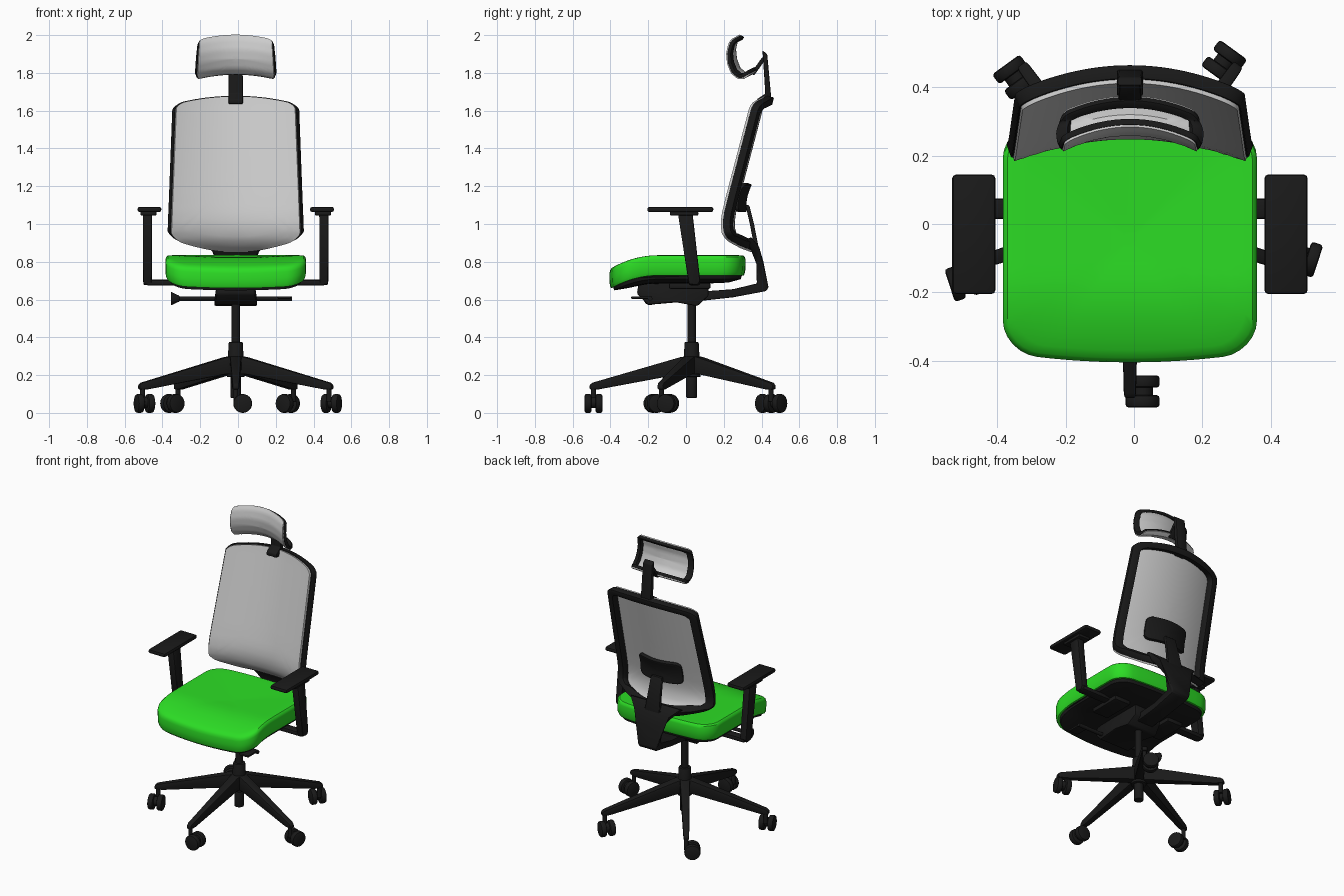
import bpy, bmesh, math
from mathutils import Vector, Matrix

if "Cube" in bpy.data.objects:
    bpy.data.objects.remove(bpy.data.objects["Cube"])

CX, CY = -0.012, 0.03          # centre line and base hub


def material(name, rgb):
    m = bpy.data.materials.new(name)
    m.diffuse_color = (*rgb, 1)
    m.use_nodes = True
    m.node_tree.nodes["Principled BSDF"].inputs["Base Color"].default_value = m.diffuse_color
    return m


BLACK = material("black_plastic", (0.01, 0.01, 0.01))
GREEN = material("green_fabric", (0.025, 0.72, 0.018))


def finish(name, bm, mat=BLACK, bevel=0, solid=None, fix=True, angle=35):
    if fix:
        bmesh.ops.recalc_face_normals(bm, faces=bm.faces)
    me = bpy.data.meshes.new(name)
    bm.to_mesh(me)
    bm.free()
    ob = bpy.data.objects.new(name, me)
    bpy.context.collection.objects.link(ob)
    if mat:
        me.materials.append(mat)
    bpy.ops.object.select_all(action='DESELECT')
    bpy.context.view_layer.objects.active = ob
    ob.select_set(True)
    if solid:
        m = ob.modifiers.new("solid", 'SOLIDIFY')
        m.thickness, m.offset = solid
        bpy.ops.object.modifier_apply(modifier="solid")
    if bevel:
        m = ob.modifiers.new("bevel", 'BEVEL')
        m.width, m.segments = bevel, 2
        m.limit_method, m.angle_limit = 'ANGLE', math.radians(40)
        bpy.ops.object.modifier_apply(modifier="bevel")
    bpy.ops.object.shade_smooth_by_angle(angle=math.radians(angle))
    return ob


def box(name, c, s, bevel=0.008):
    bm = bmesh.new()
    bmesh.ops.create_cube(bm, size=1, matrix=Matrix.Translation(c) @ Matrix.Diagonal((*s, 1)))
    return finish(name, bm, bevel=bevel)


def cyl(name, p, q, r1, r2=None, bevel=0, n=24):
    p, q = Vector(p), Vector(q)
    d = q - p
    bm = bmesh.new()
    rot = d.to_track_quat('Z', 'Y').to_matrix().to_4x4()
    bmesh.ops.create_cone(bm, cap_ends=True, segments=n, radius1=r1,
                          radius2=r1 if r2 is None else r2, depth=d.length,
                          matrix=Matrix.Translation((p + q) / 2) @ rot)
    return finish(name, bm, bevel=bevel)


def prism(name, pts, cx=CX, bevel=0.006, matrix=None):
    """Side profile of (y, z, half width) points, widened across x."""
    bm = bmesh.new()
    a = [bm.verts.new((cx - w, y, z)) for y, z, w in pts]
    b = [bm.verts.new((cx + w, y, z)) for y, z, w in pts]
    bm.faces.new(a)
    bm.faces.new(b[::-1])
    for i in range(len(pts)):
        j = (i + 1) % len(pts)
        bm.faces.new((a[i], b[i], b[j], a[j]))
    bmesh.ops.triangulate(bm, faces=[f for f in bm.faces if len(f.verts) > 4])
    if matrix:
        bm.transform(matrix)
    return finish(name, bm, bevel=bevel)


def outline(rx, ry, n=6, m=12):
    """Rounded unit square, counter-clockwise, with subdivided sides."""
    arcs = []
    for k, (sx, sy) in enumerate([(1, 1), (-1, 1), (-1, -1), (1, -1)]):
        arcs.append([(sx * (1 - rx) + rx * math.cos(t), sy * (1 - ry) + ry * math.sin(t))
                     for t in [(k + i / n) * math.pi / 2 for i in range(n + 1)]])
    out = []
    for k, arc in enumerate(arcs):
        (x0, y0), (x1, y1) = arc[-1], arcs[(k + 1) % 4][0]
        out += arc + [(x0 + (x1 - x0) * i / m, y0 + (y1 - y0) * i / m) for i in range(1, m)]
    return out


def shell(name, loop, rings, fn, caps, **kw):
    """Rings (scale u, scale v, w) of an outline mapped through fn(u, v, w)."""
    bm = bmesh.new()
    vs = [[bm.verts.new(fn(u * su, v * sv, w)) for u, v in loop] for su, sv, w in rings]
    n = len(loop)
    for r, s in zip(vs, vs[1:]):
        for i in range(n):
            j = (i + 1) % n
            bm.faces.new((r[i], r[j], s[j], s[i]))
    if 'end' in caps:
        bm.faces.new(vs[-1])
    if 'start' in caps:
        bm.faces.new(vs[0][::-1])
    return finish(name, bm, **kw)


def interp(t, knots):
    for (a, *p), (b, *q) in zip(knots, knots[1:]):
        if t <= b or b == knots[-1][0]:
            f = (t - a) / (b - a)
            return [x + (y - x) * f for x, y in zip(p, q)]


# seat cushion and pan
def seat_point(u, v, z):
    y = -0.045 + 0.33 * v + 0.03 * v * (1 - u * u)
    drop = 0.07 * (max(0, -0.15 - y) / 0.25) ** 2
    return (CX + 0.372 * u, y, z - drop)


seat_loop = outline(0.27, 0.28)
top = [(s, s, 0.822 + 0.014 * min(1, s)) for s in (0.9, 0.8, 0.65, 0.5, 0.35, 0.2, 0.06)]
shell("seat_cushion", seat_loop,
      [(0.9, 0.9, 0.725), (0.975, 0.975, 0.728), (0.995, 0.995, 0.745), (1, 1, 0.78),
       (1, 1, 0.812), (0.99, 0.99, 0.826), (0.965, 0.965, 0.834)] + top,
      seat_point, ('start', 'end'), mat=GREEN)
shell("seat_pan", seat_loop,
      [(0.1, 0.1, 0.685), (0.45, 0.45, 0.685), (0.75, 0.75, 0.69), (0.93, 0.93, 0.708), (0.95, 0.95, 0.732)],
      seat_point, ('start', 'end'))


# backrest: mesh sheet over a ring frame
BACK = [(0.80, 0.40), (0.85, 0.31), (0.88, 0.25), (0.92, 0.212), (0.96, 0.197), (1.0, 0.192),
        (1.06, 0.2), (1.15, 0.222), (1.63, 0.348), (1.7, 0.365)]


def back_point(u, v, w):
    s = (v + 1) / 2
    z = (0.855 + 0.07 * u * u) * (1 - s) + (1.68 - 0.042 * u * u) * s
    x = u * (0.35 - 0.028 * s)
    return (CX + x, interp(z, BACK)[0] + 0.065 * (1 - u * u), z)


back_loop = outline(0.16, 0.08, m=24)
fill = [(s, s, 0) for s in (0.985, 0.94, 0.9, 0.85, 0.8, 0.7, 0.6, 0.5, 0.4, 0.3, 0.2, 0.1, 0.02)]
shell("backrest_mesh", back_loop, fill, back_point, ('end',), mat=None, solid=(0.012, 1), fix=False)
shell("backrest_frame", back_loop, [(1, 1, 0), (0.93, 0.95, 0), (0.85, 0.9, 0)], back_point, (),
      solid=(0.042, -1), fix=False, bevel=0.005)


# headrest: hooked mesh sheet over a ring frame
HEAD = [(0, 0.325, 1.79), (0.1, 0.30, 1.772), (0.2, 0.272, 1.774), (0.35, 0.24, 1.803),
        (0.5, 0.222, 1.85), (0.65, 0.217, 1.9), (0.85, 0.228, 1.95), (1, 0.243, 1.975)]


def head_point(u, v, w):
    s = (v + 1) / 2
    y, z = interp(s, HEAD)
    b = 1 - u * u
    return (CX + u * (0.208 - 0.02 * abs(s - 0.3)), y + 0.048 * b, z + 0.025 * b)


head_loop = outline(0.12, 0.14, m=16)
shell("headrest_mesh", head_loop, fill, head_point, ('end',), mat=None, solid=(0.007, 1), fix=False)
shell("headrest_frame", head_loop, [(1, 1, 0), (0.92, 0.92, 0), (0.84, 0.82, 0)], head_point, (),
      solid=(0.02, -1), fix=False, bevel=0.004)
prism("headrest_post", [(0.375, 1.635, 0.038), (0.43, 1.635, 0.038), (0.452, 1.66, 0.038), (0.43, 1.90, 0.036),
                        (0.405, 1.918, 0.036), (0.42, 1.69, 0.038), (0.375, 1.66, 0.038)])
prism("headrest_bracket", [(0.345, 1.80, 0.035), (0.36, 1.785, 0.035), (0.42, 1.87, 0.03), (0.405, 1.885, 0.03)])

# spine from mechanism up into the frame
prism("back_spine", [(0.05, 0.59, 0.06), (0.25, 0.612, 0.06), (0.425, 0.645, 0.065), (0.437, 0.665, 0.065),
                     (0.41, 0.80, 0.075), (0.39, 0.875, 0.13), (0.345, 0.93, 0.19), (0.315, 0.915, 0.19),
                     (0.345, 0.86, 0.13), (0.372, 0.79, 0.075), (0.375, 0.685, 0.065), (0.25, 0.655, 0.06),
                     (0.05, 0.64, 0.06)])

# lumbar support
prism("lumbar_stem", [(0.365, 0.86, 0.055), (0.388, 0.86, 0.055), (0.36, 1.0, 0.045), (0.335, 1.10, 0.04),
                      (0.315, 1.10, 0.04), (0.338, 1.0, 0.045)])
shell("lumbar_pad", outline(0.25, 0.35, m=8), [(s, s, 0) for s in (1, 0.85, 0.6, 0.3, 0.05)],
      lambda u, v, w: (CX + 0.15 * u, 0.312 - 0.04 * u * u - 0.012 * (1 - v * v) + 0.015 * v, 1.14 + 0.078 * v),
      ('end',), solid=(0.024, -1), fix=False, bevel=0.006)

# tilt mechanism under the seat
prism("tilt_mechanism", [(-0.25, 0.69, 0.1), (-0.26, 0.63, 0.1), (-0.2, 0.572, 0.115), (-0.05, 0.585, 0.115),
                         (0.06, 0.565, 0.115), (0.12, 0.62, 0.1), (0.12, 0.69, 0.1)], bevel=0.01)
cyl("tension_lever", (-0.32, -0.19, 0.605), (0.285, -0.19, 0.605), 0.012)
cyl("tension_knob", (-0.355, -0.19, 0.605), (-0.31, -0.19, 0.605), 0.036, 0.015, bevel=0.004)
box("lever_paddle", (0.245, -0.235, 0.61), (0.07, 0.11, 0.014), 0.005)

# armrests on both sides
for side, s in (("left", -1), ("right", 1)):
    px = CX + s * 0.467
    box(f"{side}_arm_slide", (CX + s * 0.21, 0.02, 0.672), (0.12, 0.22, 0.03))
    box(f"{side}_arm_bar", (CX + s * 0.33, 0.045, 0.69), (0.29, 0.06, 0.03), 0.01)
    prism(f"{side}_arm_post", [(0.015, 0.68, 0.022), (0.06, 0.675, 0.022), (0.075, 0.70, 0.024),
                               (0.035, 1.055, 0.025), (-0.042, 1.055, 0.025)], cx=px, bevel=0.009)
    box(f"{side}_arm_mount", (px - s * 0.005, -0.01, 1.055), (0.085, 0.15, 0.02), 0.005)
    box(f"{side}_arm_pad", (CX + s * 0.457, -0.03, 1.077), (0.127, 0.35, 0.028), 0.012)

# gas column and hub
cyl("gas_column", (CX, CY, 0.35), (CX, CY, 0.6), 0.022)
cyl("base_hub", (CX, CY, 0.19), (CX, CY, 0.375), 0.048, 0.037, bevel=0.005)
cyl("hub_foot", (CX, CY, 0.08), (CX, CY, 0.2), 0.029, bevel=0.004)

# five legs, each with a twin-wheel caster
for k in range(5):
    M = Matrix.Translation((CX, CY, 0)) @ Matrix.Rotation(math.radians(72 * k), 4, 'Z')

    def P(x, y, z):
        return M @ Vector((x, y, z))

    prism(f"base_leg_{k}", [(0, 0.205, 0.03), (0, 0.305, 0.03), (-0.06, 0.295, 0.03), (-0.525, 0.16, 0.018),
                            (-0.54, 0.148, 0.016), (-0.54, 0.125, 0.016), (-0.49, 0.125, 0.018),
                            (-0.06, 0.205, 0.028)], cx=0, matrix=M)
    cyl(f"caster_stem_{k}", P(0, -0.52, 0.06), P(0, -0.52, 0.135), 0.013, n=16)
    cyl(f"caster_axle_{k}", P(0.037, -0.555, 0.055), P(0.037, -0.485, 0.055), 0.03, n=16)
    for i, r in enumerate((-0.567, -0.509)):
        cyl(f"caster_wheel_{k}_{i}", P(0.037, r, 0.05), P(0.037, r + 0.036, 0.05), 0.05, bevel=0.009)
